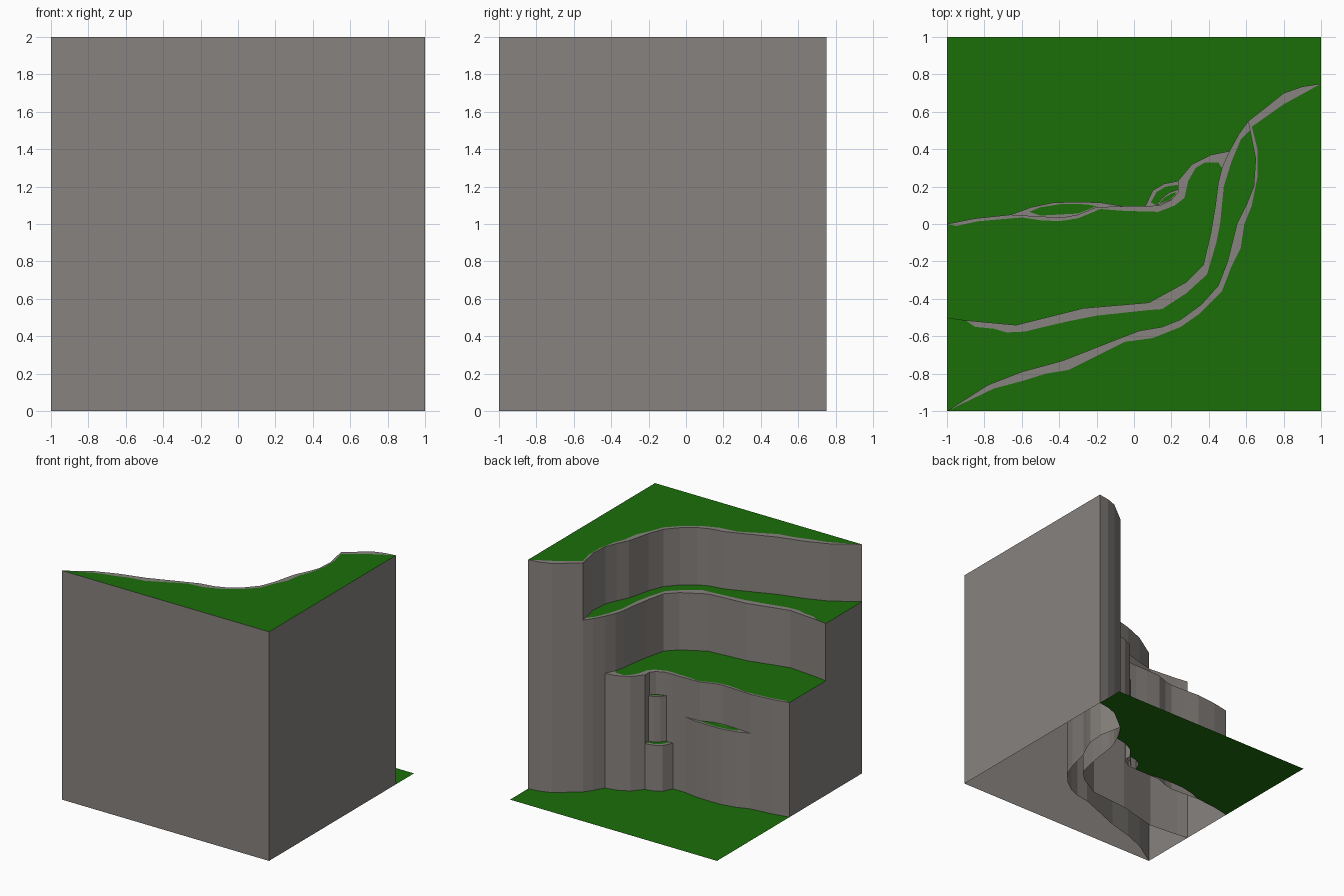
import bpy


def colour(name, rgb):
    m = bpy.data.materials.new(name)
    m.diffuse_color = (*rgb, 1)
    return m


green = colour("grass", (0.011, 0.156, 0.003))
rock = colour("rock", (0.245, 0.225, 0.21))


def make(name, verts, faces, mat):
    me = bpy.data.meshes.new(name)
    me.from_pydata(verts, [], faces)
    me.materials.append(mat)
    me.update()
    ob = bpy.data.objects.new(name, me)
    bpy.context.collection.objects.link(ob)
    return ob


def cap(name, pts, z, mat=rock):
    """Flat polygon facing up at height z."""
    pts = [p for i, p in enumerate(pts) if p != pts[i - 1]]
    area = sum(a[0] * b[1] - b[0] * a[1] for a, b in zip(pts, pts[1:] + pts[:1]))
    if area < 0:
        pts = pts[::-1]
    make(name, [(x, y, z) for x, y in pts], [range(len(pts))], mat)


def wall(name, pts, z):
    """Vertical sheet from the ground up to z along an open path."""
    n = len(pts)
    verts = [(x, y, h) for h in (0, z) for x, y in pts]
    make(name, verts, [(i + 1, i, n + i, n + i + 1) for i in range(n - 1)], rock)


# Cliff lines (wall) and inner grass borders (edge), left to right
wall1 = [(-1, 0), (-.85, .03), (-.66, .05), (-.5, .04), (-.38, .035), (-.3, .05), (-.2, .09),
         (-.06, .095), (.06, .095), (.14, .1), (.2, .13), (.235, .17), (.235, .23),
         (.31, .32), (.41, .37), (.51, .39)]
edge1 = [(-1, 0), (-.95, -.01), (-.83, .015), (-.6, .035), (-.5, .02), (-.4, .015), (-.3, .03),
         (-.18, .08), (-.05, .07), (.13, .065), (.22, .1), (.27, .14), (.29, .23),
         (.33, .3), (.38, .33), (.45, .33), (.47, .3)]
wall2 = [(-1, -.5), (-.9, -.515), (-.63, -.54), (-.47, -.5), (-.27, -.45), (.08, -.42),
         (.28, -.31), (.37, -.22), (.41, -.05), (.435, .1), (.45, .22), (.47, .3),
         (.51, .39), (.56, .48), (.61, .55)]
edge2 = [(-1, -.5), (-.9, -.515), (-.85, -.55), (-.75, -.56), (-.68, -.58), (-.58, -.575),
         (-.48, -.55), (-.35, -.52), (-.2, -.49), (.08, -.46), (.15, -.455), (.28, -.37),
         (.39, -.27), (.44, -.1), (.46, 0), (.48, .2), (.52, .33), (.57, .45), (.62, .5)]
wall3 = [(-1, -1), (-.78, -.86), (-.6, -.79), (-.38, -.73), (-.1, -.62), (.03, -.57),
         (.15, -.55), (.25, -.51), (.36, -.43), (.45, -.33), (.5, -.2), (.55, 0), (.6, .1),
         (.64, .2), (.65, .35), (.62, .5), (.61, .55), (.7, .62), (.8, .7), (.9, .735), (1, .75)]
edge3 = [(-1, -1), (-.75, -.88), (-.6, -.84), (-.47, -.8), (-.35, -.78), (-.05, -.63),
         (.1, -.61), (.25, -.55), (.35, -.48), (.47, -.36), (.52, -.23), (.57, -.13),
         (.59, 0), (.63, .1), (.66, .25), (.66, .4), (.63, .52), (.8, .64), (1, .75)]

# Cliff walls and their grey rims
for i, (w, e, z) in enumerate([(wall1, edge1, 1), (wall2, edge2, 1.5), (wall3, edge3, 2)], 1):
    wall(f"cliff_wall_{i}", w, z)
    cap(f"cliff_rim_{i}", w + e[:0:-1], z)

# Grass terraces, each running back to the next cliff
cap("terrace_1", edge1 + wall2[11::-1], 1, green)
cap("terrace_2", edge2 + wall3[15::-1], 1.5, green)
cap("terrace_3", edge3 + [(1, -1)], 2, green)

# Straight outer walls
wall("front_wall", [(-1, -1), (1, -1)], 2)
wall("right_wall", [(1, -1), (1, .75)], 2)
wall("left_wall_high", [(-1, -.5), (-1, -1)], 1.5)
wall("left_wall_low", [(-1, 0), (-1, -.5)], 1)

# Small ledge and two stepped rock pillars against the lowest cliff
ledge = [(-.66, .05), (-.55, .09), (-.43, .115), (-.3, .118), (-.18, .115), (-.06, .095)]
step = [(.06, .095), (.1, .18), (.16, .215), (.235, .23)]
pillar = [(.12, .098), (.15, .14), (.19, .17), (.235, .185)]
details = [
    ("ledge", ledge, wall1[2:8], .66,
     [(-.56, .065), (-.5, .09), (-.38, .108), (-.25, .105), (-.2, .095), (-.3, .056), (-.5, .045)]),
    ("low_pillar", step, wall1[8:13], .4,
     [(.09, .115), (.12, .17), (.17, .2), (.235, .21), (.235, .185), (.19, .17), (.15, .14), (.12, .1)]),
    ("tall_pillar", pillar, [(.12, .098), (.2, .13), (.235, .17)], .8,
     [(.135, .11), (.16, .14), (.2, .163), (.225, .17), (.22, .155), (.19, .13)]),
]
for name, outer, inner, z, grass in details:
    wall(name + "_wall", outer, z)
    cap(name + "_rim", outer + inner[::-1], z)
    cap(name + "_grass", grass, z + .003, green)

# Ground behind the cliffs
foot = wall1[:2] + ledge + step + wall1[13:] + wall2[13:14] + wall3[16:]
cap("ground", foot + [(1, 1), (-1, 1)], 0, green)
